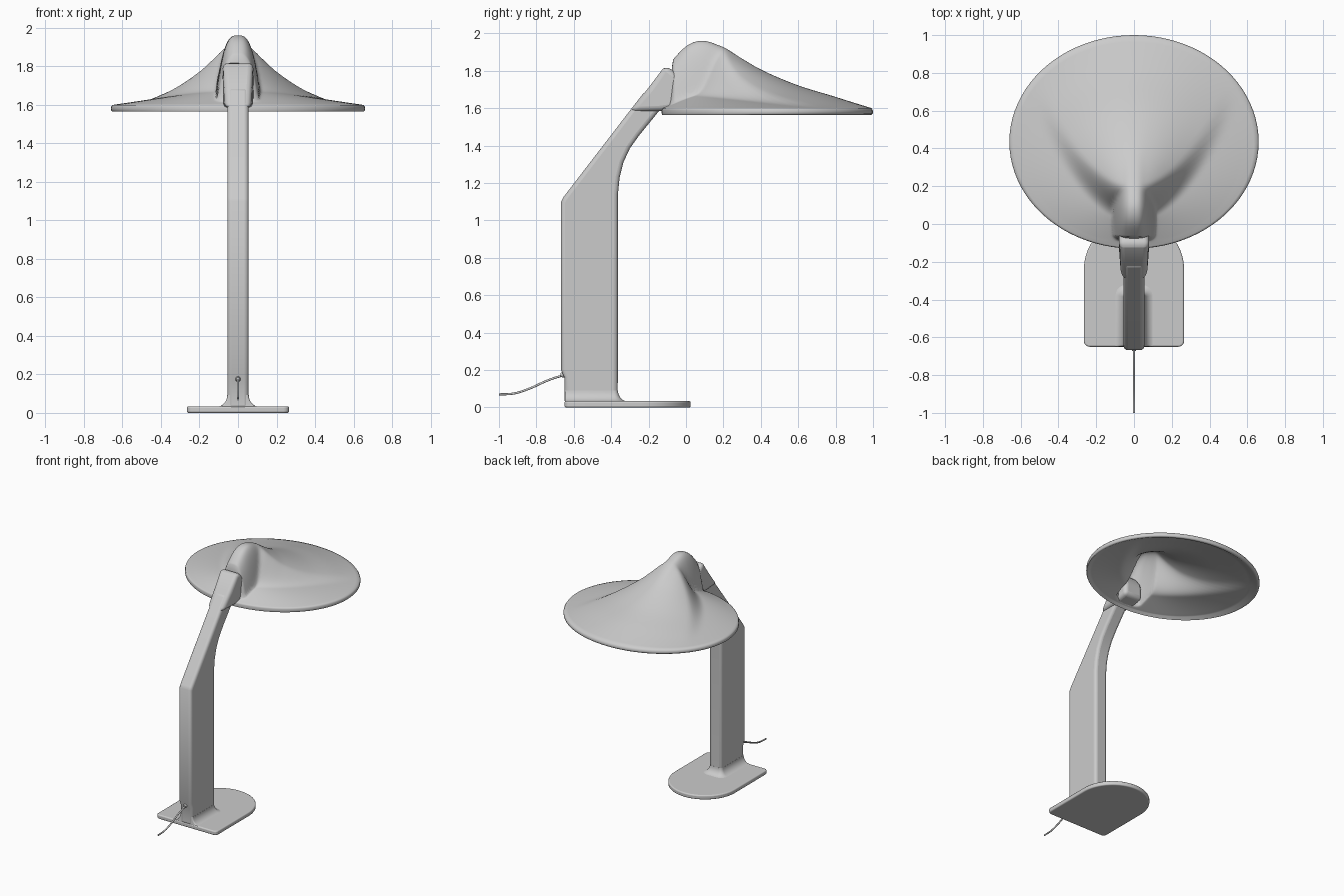
import bpy, bmesh, math
from mathutils import Vector

if bpy.data.objects.get("Cube"):
    bpy.data.objects.remove(bpy.data.objects["Cube"], do_unlink=True)

grey = bpy.data.materials.new("light_grey")
grey.use_nodes = True
grey.diffuse_color = (0.6, 0.6, 0.6, 1)
grey.node_tree.nodes["Principled BSDF"].inputs["Base Color"].default_value = grey.diffuse_color


def finish(name, bm, angle=40):
    bmesh.ops.recalc_face_normals(bm, faces=bm.faces)
    mesh = bpy.data.meshes.new(name)
    bm.to_mesh(mesh)
    bm.free()
    obj = bpy.data.objects.new(name, mesh)
    bpy.context.collection.objects.link(obj)
    mesh.materials.append(grey)
    bpy.ops.object.select_all(action='DESELECT')
    obj.select_set(True)
    bpy.context.view_layer.objects.active = obj
    bpy.ops.object.shade_smooth_by_angle(angle=math.radians(angle))
    return obj


def bevel(obj, width, segments=4):
    mod = obj.modifiers.new("rounding", 'BEVEL')
    mod.width, mod.segments = width, segments
    mod.limit_method, mod.angle_limit = 'ANGLE', math.radians(35)


def prism(name, outline, direction, width):
    bm = bmesh.new()
    face = bm.faces.new([bm.verts.new(p) for p in outline])
    new = bmesh.ops.extrude_face_region(bm, geom=[face])["geom"]
    bmesh.ops.translate(bm, vec=Vector(direction),
                        verts=[v for v in new if isinstance(v, bmesh.types.BMVert)])
    obj = finish(name, bm)
    bevel(obj, width)
    return obj


def loft(bm, rings, close=True):
    rings = [[bm.verts.new(p) for p in ring] for ring in rings]
    for a, b in zip(rings, rings[1:]):
        for i in range(len(a)):
            j = (i + 1) % len(a)
            bm.faces.new((a[i], a[j], b[j], b[i]))
    if close:
        bm.faces.new(rings[0])
        bm.faces.new(rings[-1])


def lerp_curve(points, x):
    # smooth cubic through the control points
    if x <= points[0][0]:
        return points[0][1]
    for i in range(len(points) - 1):
        (x0, y0), (x1, y1) = points[i], points[i + 1]
        if x <= x1:
            xa, ya = points[max(i - 1, 0)]
            xb, yb = points[min(i + 2, len(points) - 1)]
            d, u = x1 - x0, (x - x0) / (x1 - x0)
            m0, m1 = (y1 - ya) / (x1 - xa) * d, (yb - y0) / (xb - x0) * d
            return ((2*u**3 - 3*u*u + 1) * y0 + (u**3 - 2*u*u + u) * m0
                    + (3*u*u - 2*u**3) * y1 + (u**3 - u*u) * m1)
    return points[-1][1]


def smoothstep(u):
    u = min(max(u, 0), 1)
    return u * u * (3 - 2 * u)


# Foot plate: straight back, rounded front
HALF = 0.265
outline = [(HALF * math.cos(a), -0.24 + HALF * math.sin(a), 0)
           for a in (math.pi * i / 40 for i in range(41))]
r = 0.03
for side, start in ((-1, math.pi), (1, 1.5 * math.pi)):
    for i in range(6):
        a = start + math.pi / 2 * i / 5
        outline.append((side * (HALF - r) + r * math.cos(a), -0.62 + r * math.sin(a), 0))
prism("foot_plate", outline, (0, 0, 0.034), 0.009)

# Column with slanted top
side_profile = [(-0.65, 0.02), (-0.65, 0.16), (-0.668, 0.2), (-0.668, 1.1), (-0.655, 1.125),
                (-0.29, 1.6), (-0.22, 1.69), (-0.07, 1.67), (-0.14, 1.59), (-0.25, 1.455),
                (-0.3, 1.385), (-0.335, 1.31), (-0.355, 1.23), (-0.364, 1.14), (-0.365, 0.02)]
prism("column", [(-0.055, y, z) for y, z in side_profile], (0.11, 0, 0), 0.022)

# Flared fillet between column and foot plate
bm = bmesh.new()
rings = []
for i in range(9):
    a = math.pi / 2 * i / 8
    out, z = 0.055 * (1 - math.sin(a)), 0.032 + 0.06 * (1 - math.cos(a))
    hx, front, back, rad = 0.056 + out, -0.364 + out, -0.648, 0.022 + out * 0.8
    ring = []
    for cx, cy, s in ((hx - rad, front - rad, 0), (rad - hx, front - rad, 1),
                      (0.01 - hx, back + 0.01, 2), (hx - 0.01, back + 0.01, 3)):
        rr = rad if s < 2 else 0.01
        for k in range(7):
            b = math.pi / 2 * (s + k / 6)
            ring.append((cx + rr * math.cos(b), cy + rr * math.sin(b), z))
    rings.append(ring)
loft(bm, rings)
finish("column_fillet", bm)

# Sleeve joining column and shade
neck_profile = [(-0.302, 1.583), (-0.2, 1.71), (-0.125, 1.81), (-0.1, 1.825), (-0.05, 1.785),
                (-0.01, 1.73), (0.0, 1.69), (0.0, 1.605), (-0.14, 1.585)]
sleeve = prism("neck_sleeve", [(-0.08, y, z) for y, z in neck_profile], (0.16, 0, 0), 0.028)
for v in sleeve.data.vertices:
    v.co.x *= 0.84 + 0.16 * smoothstep((v.co.y + 0.3) / 0.2)

# Shade: elliptical brim rising to a folded hood
APEX_Y, CY, RX, RY = 0.08, 0.435, 0.66, 0.565
BRIM = 1.597
cone = [(0, 1), (0.13, 0.89), (0.24, 0.72), (0.35, 0.57), (0.565, 0.345), (0.78, 0.175), (1, 0)]
ridge = [(-0.13, 1.79), (-0.1, 1.825), (0, 1.93), (0.08, 1.96), (0.16, 1.94),
         (0.25, 1.885), (0.4, 1.78), (0.6, 1.6)]


def shade_point(t, phi):
    dx, dy = math.sin(phi), math.cos(phi)
    off = APEX_Y - CY
    a = (dx / RX) ** 2 + (dy / RY) ** 2
    b = off * dy / RY ** 2
    reach = (-b + math.sqrt(b * b - a * ((off / RY) ** 2 - 1))) / a
    x, y = dx * reach * t, APEX_Y + dy * reach * t
    high = 0.36 * max(lerp_curve(cone, t), 0) ** (1 + 0.7 * dx * dx)
    low = 0.1 * (1 - t)
    fold = smoothstep((y - 0.01 - 2.1 * x * x) / 0.2)
    body = BRIM + low + (max(high, low) - low) * fold
    crest = lerp_curve(ridge, y) - 0.025 * (abs(x) / 0.05) ** 3
    crest = 1.5 + (crest - 1.5) * (1 - smoothstep((t - 0.7) / 0.2))
    crest = max(crest, 1.45)
    z = (body + crest + math.sqrt((body - crest) ** 2 + 0.02 ** 2)) / 2
    return x, y, z


SEGS, RINGS = 128, 44
angles = [2 * math.pi * i / SEGS for i in range(SEGS)]
steps = [0.005 + 0.985 * (i / RINGS) ** 1.3 for i in range(RINGS + 1)]
rings = [[shade_point(t, p) for p in angles] for t in steps]
for t, z in ((0.998, 1.59), (1, 1.58), (0.998, 1.57), (0.99, 1.565), (0.975, 1.567)):
    rings.append([(*shade_point(t, p)[:2], z) for p in angles])
for t in reversed(steps[:-2]):
    rings.append([(x, y, z - 0.022) for x, y, z in (shade_point(t, p) for p in angles)])
bm = bmesh.new()
loft(bm, rings)
finish("shade", bm, 60)

# Power cable and its grommet
curve = bpy.data.curves.new("power_cable", 'CURVE')
curve.dimensions = '3D'
curve.bevel_depth, curve.bevel_resolution, curve.use_fill_caps = 0.006, 3, True
path = [(-0.63, 0.175), (-0.68, 0.165), (-0.75, 0.14), (-0.84, 0.1), (-0.92, 0.075), (-1.0, 0.07)]
spline = curve.splines.new('BEZIER')
spline.bezier_points.add(len(path) - 1)
for point, (y, z) in zip(spline.bezier_points, path):
    point.co = (0, y, z)
    point.handle_left_type = point.handle_right_type = 'AUTO'
curve.materials.append(grey)
bpy.context.collection.objects.link(bpy.data.objects.new("power_cable", curve))

bm = bmesh.new()
loft(bm, [[(rad * math.cos(a), y, 0.175 + rad * math.sin(a))
           for a in (math.pi * i / 8 for i in range(16))]
          for rad, y in ((0.014, -0.63), (0.014, -0.662), (0.009, -0.672))])
finish("cable_grommet", bm)
